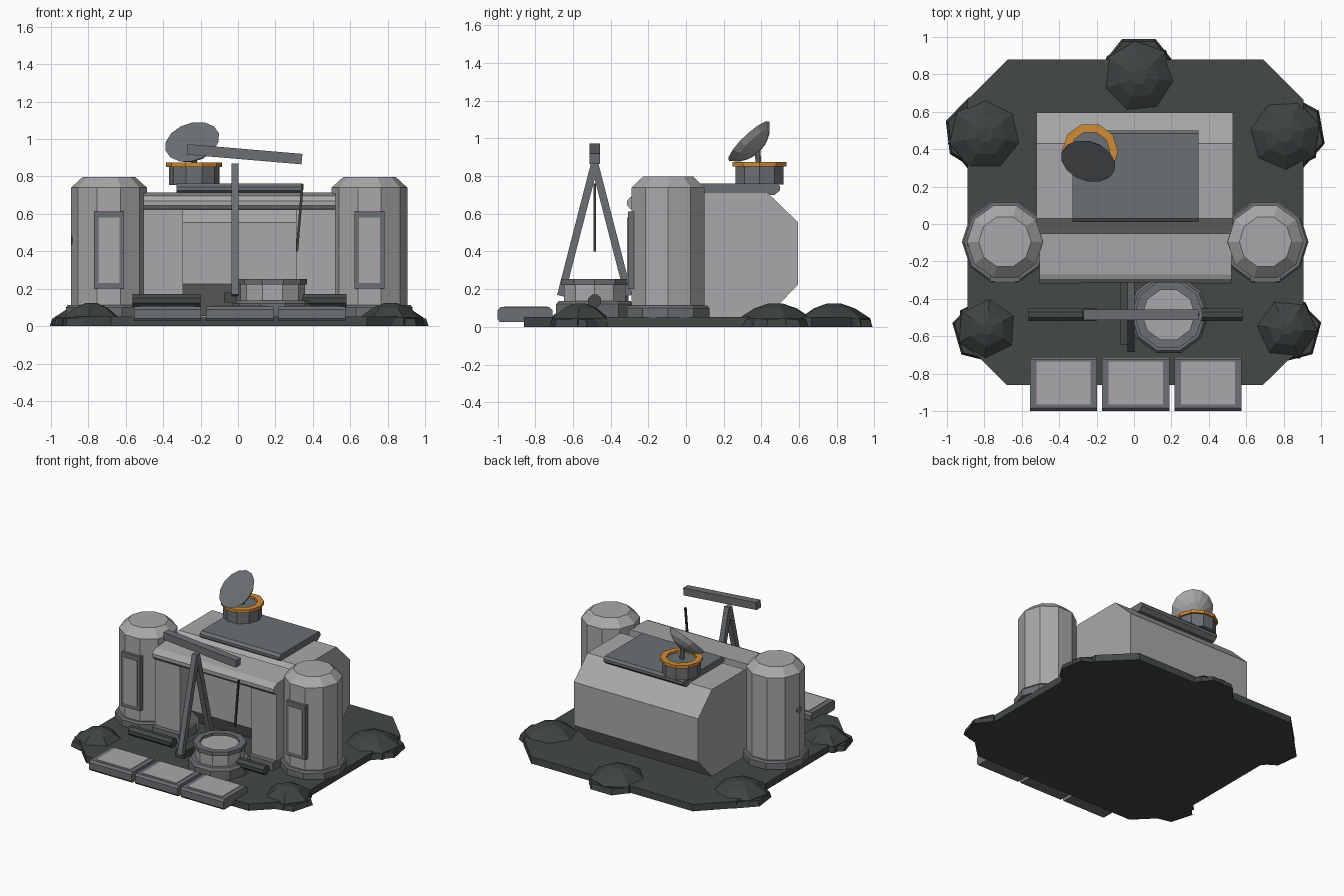
import bpy, bmesh, math
from mathutils import Vector, Matrix

if "Cube" in bpy.data.objects:
    bpy.data.objects.remove(bpy.data.objects["Cube"])


def material(name, rgb):
    m = bpy.data.materials.new(name)
    m.diffuse_color = (*rgb, 1)
    m.use_nodes = True
    m.node_tree.nodes["Principled BSDF"].inputs["Base Color"].default_value = m.diffuse_color
    return m


HULL = material("light grey", (0.40, 0.39, 0.40))
METAL = material("steel grey", (0.15, 0.16, 0.17))
GROUND = material("dark green grey", (0.056, 0.067, 0.065))
ROCK = material("dark rock", (0.047, 0.056, 0.055))
ORANGE = material("orange", (0.63, 0.26, 0.04))


def solid(name, rings, mat, capped=True):
    """Skin consecutive rings of points; cap the ends or close the loop."""
    bm = bmesh.new()
    loops = [[bm.verts.new(p) for p in ring] for ring in rings]
    pairs = list(zip(loops, loops[1:]))
    if capped:
        bm.faces.new(loops[0])
        bm.faces.new(loops[-1])
    else:
        pairs.append((loops[-1], loops[0]))
    for a, b in pairs:
        for i in range(len(a)):
            j = (i + 1) % len(a)
            bm.faces.new((a[i], a[j], b[j], b[i]))
    bmesh.ops.recalc_face_normals(bm, faces=bm.faces)
    me = bpy.data.meshes.new(name)
    bm.to_mesh(me)
    bm.free()
    me.materials.append(mat)
    ob = bpy.data.objects.new(name, me)
    bpy.context.collection.objects.link(ob)
    return ob


def lathe(name, x, y, n, profile, mat, capped=True, turn=0.0):
    """Faceted turned part from (radius, z) pairs, a flat side facing front."""
    angles = [-math.pi / 2 + turn + (i + 0.5) * math.tau / n for i in range(n)]
    return solid(name, [[(x + r * math.cos(a), y + r * math.sin(a), z) for a in angles]
                        for r, z in profile], mat, capped)


def prism(name, x0, x1, profile, mat):
    """Extrude a (y, z) profile along x."""
    return solid(name, [[(x, y, z) for y, z in profile] for x in (x0, x1)], mat)


def box(name, x0, x1, y0, y1, z0, z1, mat):
    return prism(name, x0, x1, [(y0, z0), (y1, z0), (y1, z1), (y0, z1)], mat)


def bar(name, p, q, w, d, mat, n=4):
    """Straight bar from p to q, rectangular (n=4) or round-ish."""
    p, q = Vector(p), Vector(q)
    axis = (q - p).normalized()
    side = axis.cross(Vector((0, 1, 0)) if abs(axis.y) < 0.9 else Vector((1, 0, 0))).normalized()
    other = axis.cross(side)
    k = 1 / math.cos(math.pi / n)
    offs = [side * (w / 2 * k * math.cos(a)) + other * (d / 2 * k * math.sin(a))
            for a in [(i + 0.5) * math.tau / n for i in range(n)]]
    return solid(name, [[c + o for o in offs] for c in (p, q)], mat)


# Ground slab with cut corners
outline = [(-0.68, -0.86), (0.69, -0.86), (0.905, -0.65), (0.905, 0.665),
           (0.69, 0.88), (-0.675, 0.88), (-0.89, 0.665), (-0.89, -0.65)]
solid("ground_slab", [[(x, y, z) for x, y in outline] for z in (0, 0.052)], GROUND)

# Rocks around the rim: a low skirt and a faceted dome
for i, (x, y, r, n) in enumerate([(-0.795, 0.475, 0.205, 7), (0.805, 0.475, 0.205, 7),
                                  (0.025, 0.785, 0.205, 7), (-0.785, -0.56, 0.175, 6),
                                  (0.815, -0.56, 0.175, 6)]):
    out = Vector((x, y, 0)).normalized() * 0.02
    turn = 0.5 * i
    lathe(f"rock_skirt_{i}", x + out.x, y + out.y, n, [(r, 0), (r * 0.93, 0.04)],
          ROCK, turn=turn + 0.35)
    lathe(f"rock_dome_{i}", x, y, n, [(r, 0.0), (r * 0.95, 0.045), (r * 0.55, 0.098),
                                      (r * 0.2, 0.123)], ROCK, turn=turn)

# Main hall with octagonal side profile
prism("main_hall", -0.52, 0.53,
      [(0.03, 0.715), (0.43, 0.715), (0.595, 0.555), (0.595, 0.225), (0.43, 0.053),
       (0.03, 0.053), (-0.14, 0.225), (-0.14, 0.555)], HULL)

# Roof plate with chamfered ends
prism("roof_plate", -0.33, 0.345,
      [(0.04, 0.70), (0.47, 0.70), (0.5, 0.725), (0.5, 0.745), (0.485, 0.762),
       (0.03, 0.762), (0.01, 0.745), (0.01, 0.725)], METAL)

# Front porch: awning, posts and sills
prism("awning", -0.505, 0.52,
      [(-0.05, 0.62), (-0.05, 0.715), (-0.27, 0.70), (-0.295, 0.69),
       (-0.312, 0.67), (-0.312, 0.645), (-0.295, 0.625)], HULL)
for side, x0, x1 in (("left", -0.505, -0.295), ("right", 0.31, 0.52)):
    box(f"porch_post_{side}", x0, x1, -0.28, -0.05, 0.05, 0.63, HULL)
    box(f"porch_sill_{side}", x0, x1 + (0.02 if side == "left" else 0),
        -0.318, -0.1, 0.05, 0.115, METAL)

# Side towers with hatch panels
for side, x in (("left", -0.69), ("right", 0.703)):
    lathe(f"tower_{side}", x, -0.095, 10, [(0.203, 0.05), (0.203, 0.74), (0.14, 0.798)], HULL)
    lathe(f"tower_base_{side}", x, -0.095, 10, [(0.23, 0.05), (0.23, 0.1), (0.22, 0.113)], METAL)
    box(f"hatch_frame_{side}", x - 0.08, x + 0.08, -0.308, -0.27, 0.2, 0.613, METAL)
    box(f"hatch_panel_{side}", x - 0.057, x + 0.057, -0.313, -0.305, 0.23, 0.58, HULL)
bar("tower_port", (-0.89, -0.095, 0.46), (-0.87, -0.095, 0.46), 0.05, 0.05, METAL, 8)

# Well: foot, drum, rim and lid
WX, WY = 0.185, -0.485
lathe("well_foot", WX, WY, 10, [(0.215, 0.05), (0.215, 0.12), (0.2, 0.138)], METAL)
lathe("well_drum", WX, WY, 10, [(0.172, 0.13), (0.172, 0.225)], HULL)
lathe("well_rim", WX, WY, 10, [(0.185, 0.222), (0.185, 0.253), (0.14, 0.253), (0.14, 0.222)],
      METAL, capped=False)
lathe("well_lid", WX, WY, 10, [(0.145, 0.22), (0.145, 0.235)], HULL)

# Lifting frame: two legs, foot bar, tilted beam and hanging rod
for side, y in (("front", -0.665), ("back", -0.305)):
    bar(f"frame_leg_{side}", (-0.016, y, 0.165), (-0.016, -0.485, 0.865), 0.04, 0.04, METAL)
box("frame_foot", -0.075, -0.005, -0.645, -0.305, 0.125, 0.18, GROUND)
bar("lifting_beam", (-0.272, -0.485, 0.945), (0.342, -0.485, 0.893), 0.056, 0.056, METAL)
bar("hanging_rod", (0.345, -0.485, 0.76), (0.315, -0.485, 0.4), 0.013, 0.013, ROCK)

# Dark pipes on both sides of the well
bar("pipe_left", (-0.565, -0.485, 0.137), (-0.2, -0.485, 0.137), 0.068, 0.068, GROUND, 8)
bar("pipe_right", (0.33, -0.485, 0.137), (0.58, -0.485, 0.137), 0.068, 0.068, GROUND, 8)

# Row of front paving panels
for i, x in enumerate((-0.377, 0.01, 0.396)):
    prism(f"paving_frame_{i}", x - 0.18, x + 0.18,
          [(-0.99, 0.027), (-0.725, 0.027), (-0.71, 0.04), (-0.71, 0.09), (-0.725, 0.105),
           (-0.985, 0.105), (-1.0, 0.09), (-1.0, 0.04)], METAL)
    box(f"paving_panel_{i}", x - 0.145, x + 0.145, -0.965, -0.735, 0.1, 0.109, HULL)

# Dish mount with orange collar
DX, DY = -0.235, 0.39
lathe("dish_mount", DX, DY, 10, [(0.135, 0.755), (0.135, 0.858)], METAL)
lathe("dish_collar", DX, DY, 10, [(0.15, 0.852), (0.15, 0.875), (0.105, 0.875), (0.105, 0.852)],
      ORANGE, capped=False)

# Tilted dish: light shell, steel face
dish = lathe("dish", 0, 0, 14, [(0.02, -0.075), (0.075, -0.06), (0.12, -0.033), (0.15, 0)], HULL)
dish.data.materials.append(METAL)
for f in dish.data.polygons:
    f.material_index = 1 if f.normal.z > 0.9 else 0
normal = Vector((-0.24, -0.67, 0.70))
turn = normal.to_track_quat('Z', 'Y').to_matrix().to_4x4()
dish.data.transform(Matrix.Translation((-0.245, 0.335, 0.985)) @ turn)
bar("dish_stem", (-0.235, 0.385, 0.85), (-0.235, 0.38, 0.94), 0.03, 0.03, METAL, 8)
